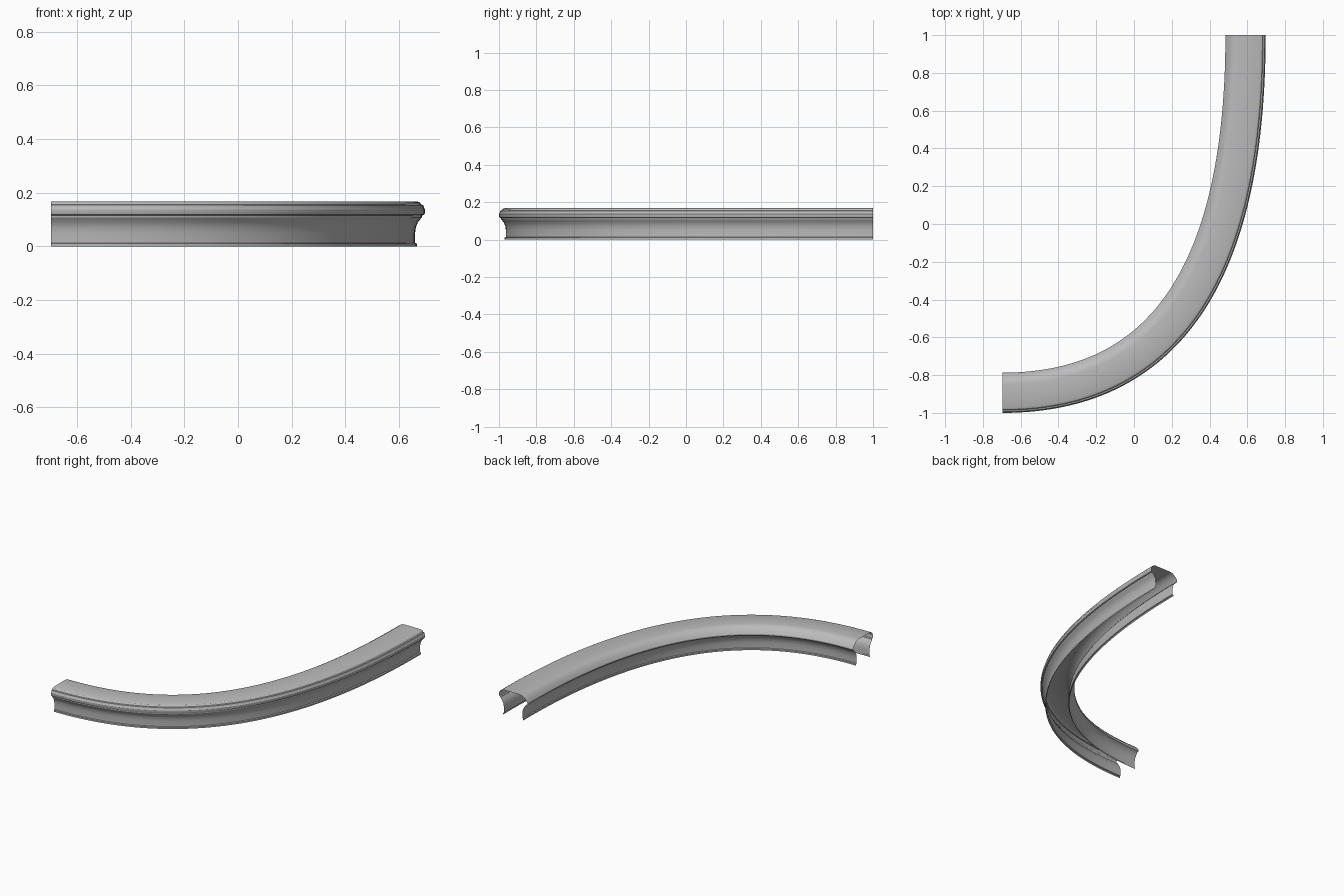
import bpy
import bmesh
import math
from mathutils import Vector

cube = bpy.data.objects.get("Cube")
if cube:
    bpy.data.objects.remove(cube, do_unlink=True)

HALF_X, HALF_Y = 0.697, 1.0
WIDTH = 0.213
STEPS = 56

# Plain grey finish
grey = bpy.data.materials.new("grey")
grey.use_nodes = True
grey.diffuse_color = (0.5, 0.5, 0.5, 1)
grey.node_tree.nodes["Principled BSDF"].inputs["Base Color"].default_value = (0.5, 0.5, 0.5, 1)

# Moulding sections: (distance in from the outer rim, height)
outer_side = [(0.030, 0), (0.030, 0.010), (0.037, 0.013), (0.037, 0.05),
              (0.034, 0.072), (0.026, 0.091), (0.012, 0.108), (0.011, 0.115),
              (0.003, 0.118), (0, 0.126), (0, 0.138), (0.004, 0.144),
              (0.006, 0.154), (0.014, 0.156), (0.020, 0.164), (0.030, 0.168)]
inner_side = [(0.152, 0.168), (0.172, 0.165), (0.190, 0.154), (0.203, 0.140),
              (WIDTH, 0.124), (WIDTH, 0.115), (0.202, 0.110), (0.189, 0.094),
              (0.179, 0.074), (0.175, 0.05), (0.175, 0.013), (0.181, 0.010),
              (0.181, 0)]


def bend(t):
    """Point and outward direction on the centre line of the quarter bend."""
    mid = WIDTH / 2
    start = Vector((-HALF_X, mid - HALF_Y))
    end = Vector((HALF_X - mid, HALF_Y))
    span = end - start
    a = start + Vector((span.x * 2 / 3, 0))
    b = end - Vector((0, span.y * 2 / 3))
    s = 1 - t
    point = start * s**3 + a * 3 * s * s * t + b * 3 * s * t * t + end * t**3
    tangent = (a - start) * s * s + (b - a) * 2 * s * t + (end - b) * t * t
    tangent.normalize()
    return point, Vector((tangent.y, -tangent.x))


def sweep(name, profile):
    """Sweep an open section along the bend, leaving ends and underside open."""
    bm = bmesh.new()
    rows = []
    for i in range(STEPS + 1):
        point, out = bend(i / STEPS)
        row = []
        for inset, z in profile:
            p = point + out * (WIDTH / 2 - inset)
            row.append(bm.verts.new((p.x, p.y, z)))
        rows.append(row)
    for r0, r1 in zip(rows, rows[1:]):
        for j in range(len(profile) - 1):
            bm.faces.new((r0[j], r1[j], r1[j + 1], r0[j + 1]))
    mesh = bpy.data.meshes.new(name)
    bm.to_mesh(mesh)
    bm.free()
    mesh.materials.append(grey)
    obj = bpy.data.objects.new(name, mesh)
    bpy.context.collection.objects.link(obj)
    bpy.ops.object.select_all(action='DESELECT')
    obj.select_set(True)
    bpy.context.view_layer.objects.active = obj
    bpy.ops.object.shade_smooth_by_angle(angle=math.radians(30))
    return obj


# Hollow curved moulding: outer face, flat top and inner face in one shell
sweep("curved_moulding", outer_side + inner_side)
